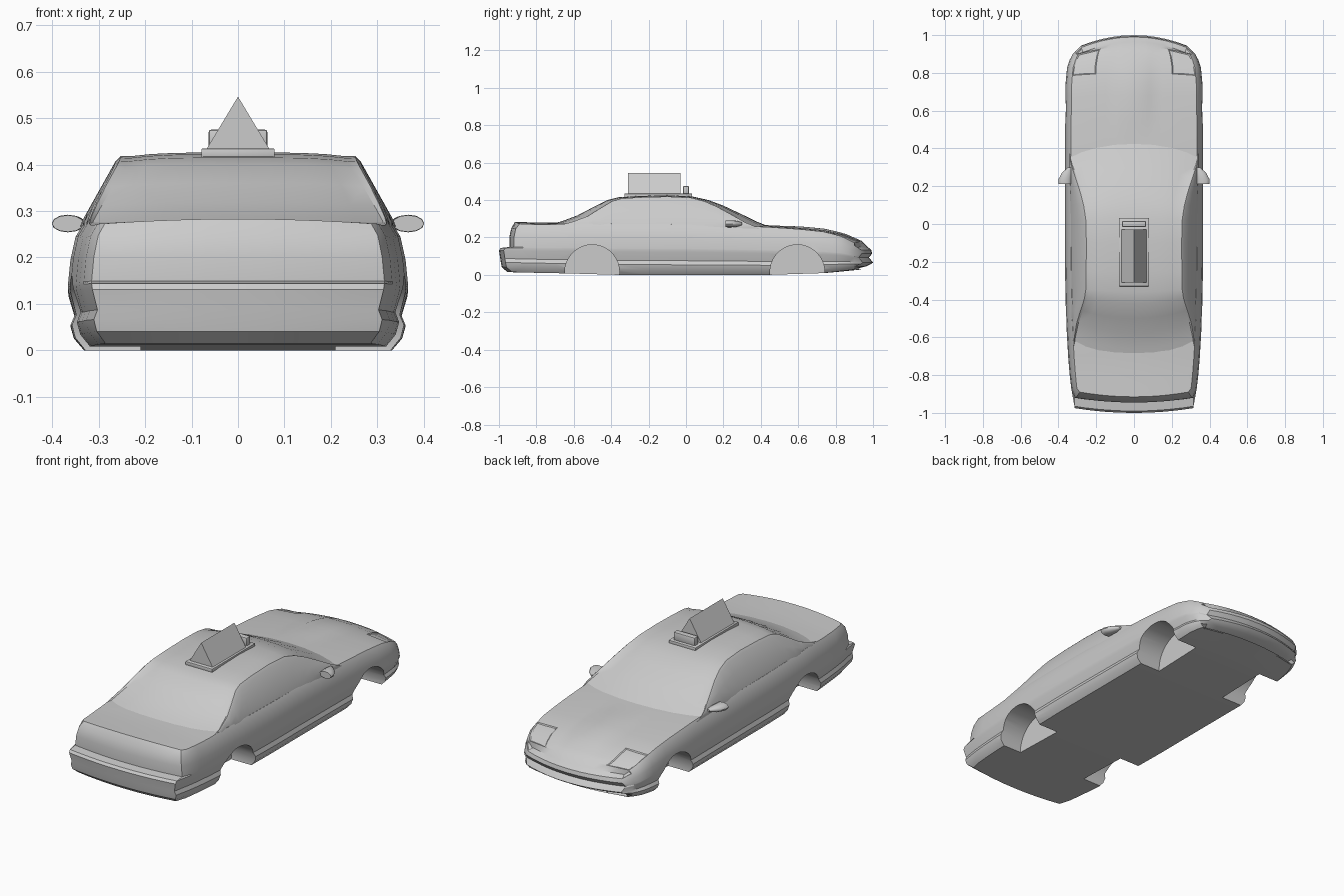
import bpy, bmesh, math
from mathutils import Matrix

cube = bpy.data.objects.get("Cube")
if cube:
    bpy.data.objects.remove(cube, do_unlink=True)

grey = bpy.data.materials.new("plain_grey")
grey.use_nodes = True
grey.diffuse_color = (0.6, 0.6, 0.6, 1)
grey.node_tree.nodes["Principled BSDF"].inputs["Base Color"].default_value = (0.6, 0.6, 0.6, 1)


def finish(name, bm, angle=28):
    bmesh.ops.recalc_face_normals(bm, faces=bm.faces)
    mesh = bpy.data.meshes.new(name)
    bm.to_mesh(mesh)
    bm.free()
    mesh.materials.append(grey)
    obj = bpy.data.objects.new(name, mesh)
    bpy.context.collection.objects.link(obj)
    smooth(obj, angle)
    return obj


def smooth(obj, angle):
    bpy.ops.object.select_all(action="DESELECT")
    obj.select_set(True)
    bpy.context.view_layer.objects.active = obj
    bpy.ops.object.shade_smooth_by_angle(angle=math.radians(angle))


def curve(points, y):
    """Height or width at y, read along a short list of points."""
    for (a, va), (b, vb) in zip(points, points[1:]):
        if y <= b:
            return va + (vb - va) * max(0, (y - a) / (b - a))
    return points[-1][1]


def shell(columns, rows, stations, place):
    """Closed skin of a box lattice, each lattice point moved by place()."""
    bm = bmesh.new()
    nc, nr, ns = len(columns) - 1, len(rows) - 1, len(stations) - 1
    grid = {}

    def vert(i, j, k):
        if (i, j, k) not in grid:
            grid[i, j, k] = bm.verts.new(place(columns[i], rows[j], stations[k]))
        return grid[i, j, k]

    def quad(*keys):
        bm.faces.new([vert(*key) for key in keys])

    for k in range(ns):
        for i in range(nc):
            for j in (0, nr):
                quad((i, j, k), (i + 1, j, k), (i + 1, j, k + 1), (i, j, k + 1))
        for j in range(nr):
            for i in (0, nc):
                quad((i, j, k), (i, j + 1, k), (i, j + 1, k + 1), (i, j, k + 1))
    for k in (0, ns):
        for i in range(nc):
            for j in range(nr):
                quad((i, j, k), (i + 1, j, k), (i + 1, j + 1, k), (i, j + 1, k))
    return bm


def mirrored(half):
    return [-s for s in reversed(half)] + [0] + half


# Lower body: plan width, upper line and floor line along the length
WIDTH = [(-1, .315), (-.9, .33), (-.75, .346), (-.5, .36), (-.2, .366),
         (.5, .366), (.75, .363), (.85, .354), (.92, .335), (1, .29)]
DECK = [(-1, .283), (-.9, .283), (-.75, .278), (-.6, .285), (0, .28), (.4, .268),
        (.6, .255), (.75, .24), (.85, .217), (.92, .19), (1, .155)]
FLOOR = [(-1, .015), (-.64, .008), (-.36, 0), (.44, 0), (.75, .01), (.85, .02), (1, .035)]
# Rows: height fraction, width fraction, rear end, front end
ROWS = [(0, .905, -.955, .92), (.1, .965, -.985, .965), (.2, .985, -.99, .988),
        (.28, .96, -.993, 1), (.45, .995, -1, .985), (.5, 1, -.99, .98),
        (.52, 1, -.945, .978), (.72, .985, -.945, .995), (.9, .955, -.935, .99),
        (1, .91, -.915, .965)]


def body_point(s, row, y):
    f, w, rear, front = row
    low, high = curve(FLOOR, y), curve(DECK, y) - .01
    z = low + f * (high - low)
    if f == 1:
        z += .01 * (1 - s * s)
        if abs(s) < .25 and .47 < y < .93:
            z += .006 * math.sin(math.pi * (y - .47) / .46)
    x = s * w * curve(WIDTH, y)
    end = rear if y == -1 else front if y == 1 else y
    bow = .055 * max(0, (y - .6) / .4) ** 2 - .025 * max(0, (-y - .7) / .3) ** 2
    return x, end - bow * s * s, z


stations = [-1, -.88, -.8, -.7, -.6, -.5, -.36, -.2, 0, .2, .35, .44, .5, .56,
            .62, .68, .74, .8, .85, .9, .94, 1]
bm = shell(mirrored([.22, .27, .45, .62, .82, 1]), ROWS, stations, body_point)
bm.normal_update()
bmesh.ops.recalc_face_normals(bm, faces=bm.faces)
# Headlamps set slightly into the nose
for side in (-1, 1):
    lamp = []
    for face in bm.faces:
        c = face.calc_center_median()
        if .19 < c.x * side < .32 and .8 < c.y < .92 and face.normal.z > .6:
            lamp.append(face)
    if lamp:
        bmesh.ops.inset_region(bm, faces=lamp, thickness=.006, depth=-.004)
body = finish("lower_body", bm)

# Wheel arches cut into the sides
for y in (-.502, .595):
    for side in (-1, 1):
        bm = bmesh.new()
        bmesh.ops.create_cone(bm, cap_ends=True, segments=36, radius1=.146, radius2=.146, depth=.3,
                              matrix=Matrix.Translation((side * .36, y, .015))
                              @ Matrix.Rotation(math.pi / 2, 4, "Y"))
        cutter = finish("arch_cutter", bm)
        cutter.hide_render = True
        cut = body.modifiers.new("arch", "BOOLEAN")
        cut.operation, cut.solver, cut.object = "DIFFERENCE", "EXACT", cutter
        bpy.context.view_layer.objects.active = body
        bpy.ops.object.modifier_apply(modifier=cut.name)
        bpy.data.objects.remove(cutter, do_unlink=True)
smooth(body, 28)

# Cabin with sloping windows and roof
ROOF = [(-.74, .265), (-.66, .288), (-.58, .318), (-.5, .36), (-.42, .4), (-.36, .415),
        (-.25, .422), (-.1, .426), (.03, .42), (.12, .4), (.2, .37), (.3, .323),
        (.38, .284), (.42, .268), (.46, .25)]


def cabin_point(s, row, y):
    f, tuck = row
    top = curve(ROOF, y)
    z = .24 + f * (top - .24)
    x = curve(WIDTH, y) * .93 - .56 * max(0, z - .27) - tuck * (top - .24) / .18
    bow = .07 * min(1, max(0, y / .4)) - .06 * min(1, max(0, (-y - .3) / .3))
    if f == 1:
        z -= .008 * s ** 4
    return s * x, y - bow * s * s, z


cabin_rows = [(0, 0), (.3, 0), (.6, 0), (.9, 0), (.96, .005), (1, .022)]
finish("cabin", shell(mirrored([.3, .6, .82, 1]), cabin_rows, [p[0] for p in ROOF], cabin_point))


def box(name, low, high, bevel):
    bm = bmesh.new()
    bmesh.ops.create_cube(bm, size=1)
    for v in bm.verts:
        v.co = [a if c < 0 else b for c, a, b in zip(v.co, low, high)]
    bmesh.ops.bevel(bm, geom=bm.edges[:], offset=bevel, segments=2, affect="EDGES", profile=.5)
    return finish(name, bm)


# Roof sign: base, triangular prism and small lamp in front of it
box("sign_base", (-.079, -.33, .415), (.079, .033, .434), .002)
box("sign_lamp", (-.063, -.016, .43), (.063, .016, .475), .005)
bm = bmesh.new()
ends = [[bm.verts.new(p) for p in ((-.068, y, .433), (.068, y, .433), (0, y, .546))]
        for y in (-.31, -.03)]
for end in ends:
    bm.faces.new(end)
for i in range(3):
    j = (i + 1) % 3
    bm.faces.new((ends[0][i], ends[0][j], ends[1][j], ends[1][i]))
finish("roof_sign", bm)

# Door mirrors: flat at the back, tapering forward and inward
for side, label in ((1, "left"), (-1, "right")):
    bm = bmesh.new()
    rings = []
    for y, x, rx, rz in ((.212, .366, .034, .018), (.235, .366, .035, .019),
                         (.27, .355, .027, .016), (.3, .34, .01, .007)):
        ring = []
        for n in range(12):
            a = math.tau * n / 12
            ring.append(bm.verts.new((side * (x + rx * math.cos(a)), y, .273 + rz * math.sin(a))))
        rings.append(ring)
    for a, b in zip(rings, rings[1:]):
        for n in range(12):
            m = (n + 1) % 12
            bm.faces.new((a[n], a[m], b[m], b[n]))
    bm.faces.new(rings[0])
    bm.faces.new(rings[-1])
    finish(label + "_mirror", bm, 40)
